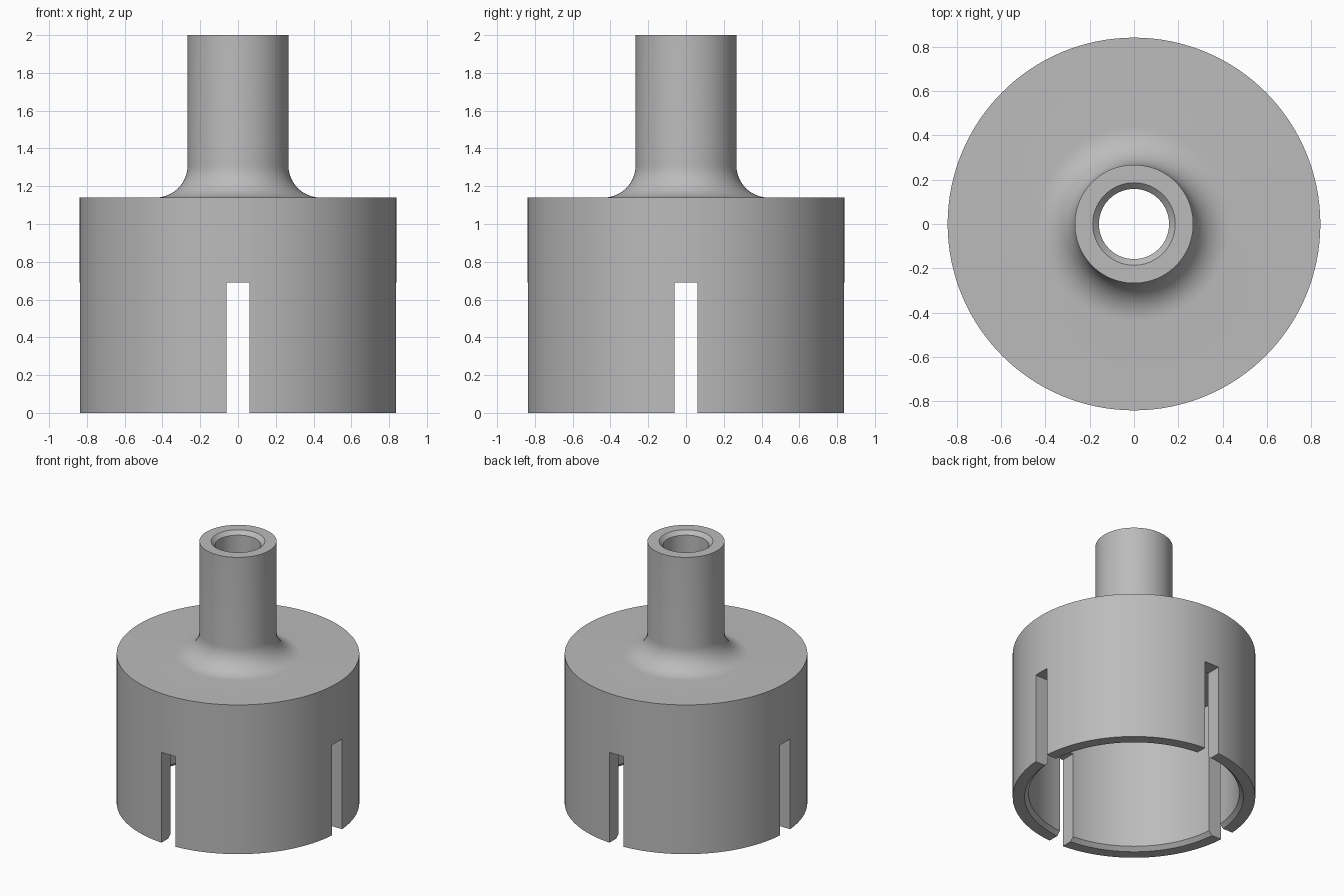
import bpy, bmesh
from math import sin, cos, pi

cube = bpy.data.objects.get("Cube")
if cube:
    bpy.data.objects.remove(cube, do_unlink=True)

SEGMENTS = 128
CUP_R, CUP_TOP, CUP_BORE, CEILING = 0.84, 1.14, 0.73, 1.03
STEM_R, STEM_BORE, TOP = 0.267, 0.158, 2.0
FILLET, CHAMFER = 0.17, 0.028
SLOT_WIDTH, SLOT_TOP = 0.12, 0.69

grey = bpy.data.materials.new("plain_grey")
grey.use_nodes = True
colour = (0.5, 0.5, 0.5, 1)
grey.diffuse_color = colour
grey.node_tree.nodes["Principled BSDF"].inputs["Base Color"].default_value = colour


def make_object(name, bm):
    bmesh.ops.recalc_face_normals(bm, faces=bm.faces)
    mesh = bpy.data.meshes.new(name)
    bm.to_mesh(mesh)
    bm.free()
    mesh.materials.append(grey)
    obj = bpy.data.objects.new(name, mesh)
    bpy.context.collection.objects.link(obj)
    return obj


def lathe(name, profile):
    """Revolve a closed (radius, height) profile around z."""
    bm = bmesh.new()
    verts = [bm.verts.new((r, 0, z)) for r, z in profile]
    edges = [bm.edges.new((a, b)) for a, b in zip(verts, verts[1:] + verts[:1])]
    bmesh.ops.spin(bm, geom=verts + edges, cent=(0, 0, 0), axis=(0, 0, 1),
                   angle=2 * pi, steps=SEGMENTS, use_merge=True)
    bmesh.ops.remove_doubles(bm, verts=bm.verts, dist=1e-5)
    return make_object(name, bm)


# Hollow cup with a filleted tubular stem
steps = 12
fillet = [(STEM_R + FILLET * (1 - sin(a)), CUP_TOP + FILLET * (1 - cos(a)))
          for a in (pi / 2 * i / steps for i in range(steps + 1))]
profile = [
    (CUP_BORE + CHAMFER, 0), (CUP_R, 0), (CUP_R, CUP_TOP),
    *fillet,
    (STEM_R, TOP), (STEM_BORE + CHAMFER, TOP), (STEM_BORE, TOP - CHAMFER),
    (STEM_BORE, CEILING), (CUP_BORE, CEILING), (CUP_BORE, CHAMFER),
]
body = lathe("slotted_cup_with_stem", profile)

# Crossed bars cut four slots through the skirt
for size in ((SLOT_WIDTH, 2), (2, SLOT_WIDTH)):
    bm = bmesh.new()
    bmesh.ops.create_cube(bm, size=1)
    bmesh.ops.scale(bm, vec=(*size, SLOT_TOP + 0.2), verts=bm.verts)
    bmesh.ops.translate(bm, vec=(0, 0, (SLOT_TOP - 0.2) / 2), verts=bm.verts)
    cutter = make_object("slot_cutter", bm)
    cutter.hide_render = True
    cut = body.modifiers.new("slots", "BOOLEAN")
    cut.operation, cut.solver, cut.object = "DIFFERENCE", "EXACT", cutter
    bpy.context.view_layer.objects.active = body
    bpy.ops.object.modifier_apply(modifier=cut.name)
    bpy.data.objects.remove(cutter, do_unlink=True)

# Smooth curved walls, keep corners crisp
bpy.ops.object.select_all(action="DESELECT")
body.select_set(True)
bpy.context.view_layer.objects.active = body
bpy.ops.object.shade_smooth_by_angle(angle=pi / 6)
